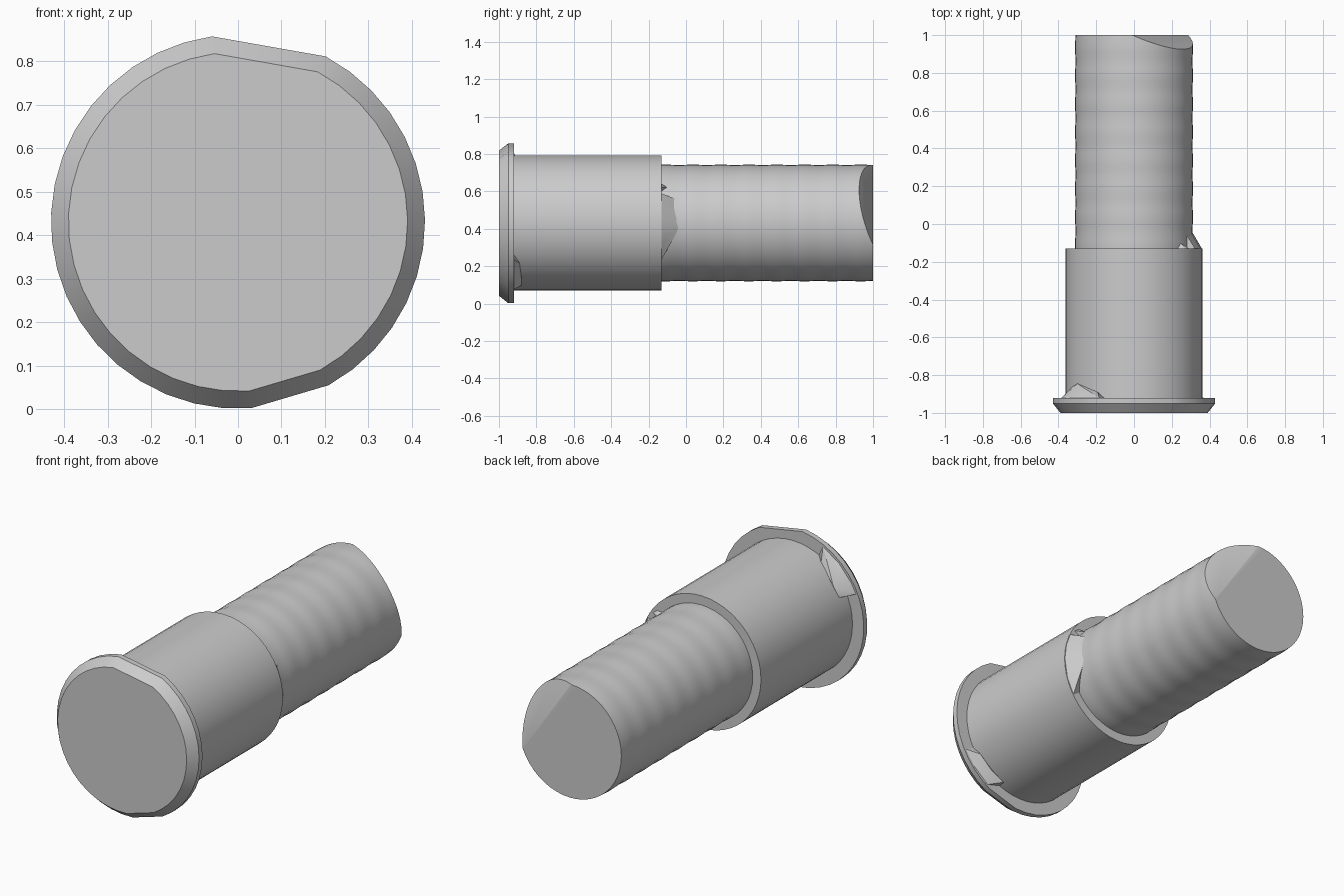
import bpy, bmesh, math
from mathutils import Vector

if "Cube" in bpy.data.objects:
    bpy.data.objects.remove(bpy.data.objects["Cube"], do_unlink=True)

ZC = 0.431  # height of the long axis

grey = bpy.data.materials.new("plain grey")
grey.use_nodes = True
grey.diffuse_color = (0.6, 0.6, 0.6, 1)
grey.node_tree.nodes["Principled BSDF"].inputs["Base Color"].default_value = (0.6, 0.6, 0.6, 1)


def polar(deg, r, y):
    a = math.radians(deg)
    return Vector((r * math.cos(a), y, ZC + r * math.sin(a)))


def finish(bm, name):
    bmesh.ops.recalc_face_normals(bm, faces=bm.faces)
    mesh = bpy.data.meshes.new(name)
    bm.to_mesh(mesh)
    bm.free()
    mesh.materials.append(grey)
    ob = bpy.data.objects.new(name, mesh)
    bpy.context.collection.objects.link(ob)
    bpy.ops.object.select_all(action='DESELECT')
    ob.select_set(True)
    bpy.context.view_layer.objects.active = ob
    bpy.ops.object.shade_smooth_by_angle(angle=math.radians(30))
    return ob


def lathe(angles, profile):
    """Rings of (y, radius) along the axis, capped at both ends."""
    bm = bmesh.new()
    rings = [[bm.verts.new(polar(a, r, y)) for a in angles] for y, r in profile]
    n = len(angles)
    for p, q in zip(rings, rings[1:]):
        for i in range(n):
            j = (i + 1) % n
            bm.faces.new((p[i], p[j], q[j], q[i]))
    bm.faces.new(rings[0])
    bm.faces.new(rings[-1])
    return bm


def hull(points, name):
    """Small faceted chip from a few (angle, radius, y) points."""
    bm = bmesh.new()
    for p in points:
        bm.verts.new(polar(*p))
    res = bmesh.ops.convex_hull(bm, input=bm.verts)
    loose = {v for v in res["geom_interior"] if isinstance(v, bmesh.types.BMVert)}
    bmesh.ops.delete(bm, geom=list(loose), context='VERTS')
    return finish(bm, name)


full = [i * 7.5 for i in range(48)]

# Flange: bevelled disc with two flats on its left side
rim = [-61 + i * (123 / 14) for i in range(15)] + [98 + i * (176 / 20) for i in range(21)]
finish(lathe(rim, [(-1.0, 0.39), (-0.95, 0.43), (-0.92, 0.43)]), "flange")

# Sleeve
finish(lathe(full, [(-0.93, 0.362), (-0.13, 0.362)]), "sleeve")

# Shaft with a faint ripple and one chamfered corner at the back end
steps = 40
profile = []
for i in range(steps + 1):
    y = -0.2 + 1.2 * i / steps
    profile.append((y, 0.311 + 0.0015 * math.sin(y * 42)))
bm = lathe(full, profile)
a, b, c = Vector((-0.01, 1, 0.742)), Vector((0.29, 1, 0.31)), Vector((0.225, 0.928, 0.645))
no = (b - a).cross(c - a).normalized()
if no.y < 0:
    no = -no
geom = list(bm.verts) + list(bm.edges) + list(bm.faces)
cut = bmesh.ops.bisect_plane(bm, geom=geom, plane_co=a, plane_no=no, clear_outer=True)
edges = [g for g in cut["geom_cut"] if isinstance(g, bmesh.types.BMEdge)]
bmesh.ops.holes_fill(bm, edges=[e for e in edges if e.is_boundary], sides=0)
finish(bm, "shaft")

# Faceted chips in the corners of the steps
hull([(a, 0.36, -0.131) for a in (-33, -18, 0, 14, 26)]
     + [(a, 0.29, -0.131) for a in (-33, 0, 26)]
     + [(-5, 0.305, -0.035), (5, 0.305, -0.045), (25, 0.305, -0.055)], "shaft_chip")
hull([(33, 0.35, -0.131), (38, 0.34, -0.131), (44, 0.30, -0.131),
      (33, 0.30, -0.131), (38, 0.308, -0.10)], "small_shaft_chip")
hull([(a, 0.42, -0.921) for a in (116, 132, 148, 156)]
     + [(a, 0.34, -0.921) for a in (116, 156)]
     + [(122, 0.365, -0.89), (144, 0.37, -0.845), (154, 0.36, -0.86)], "upper_flange_chip")
hull([(a, 0.42, -0.921) for a in (-28, -42, -58)]
     + [(a, 0.34, -0.921) for a in (-28, -72)]
     + [(-36, 0.365, -0.89), (-52, 0.37, -0.88), (-66, 0.365, -0.88)], "lower_flange_chip")
